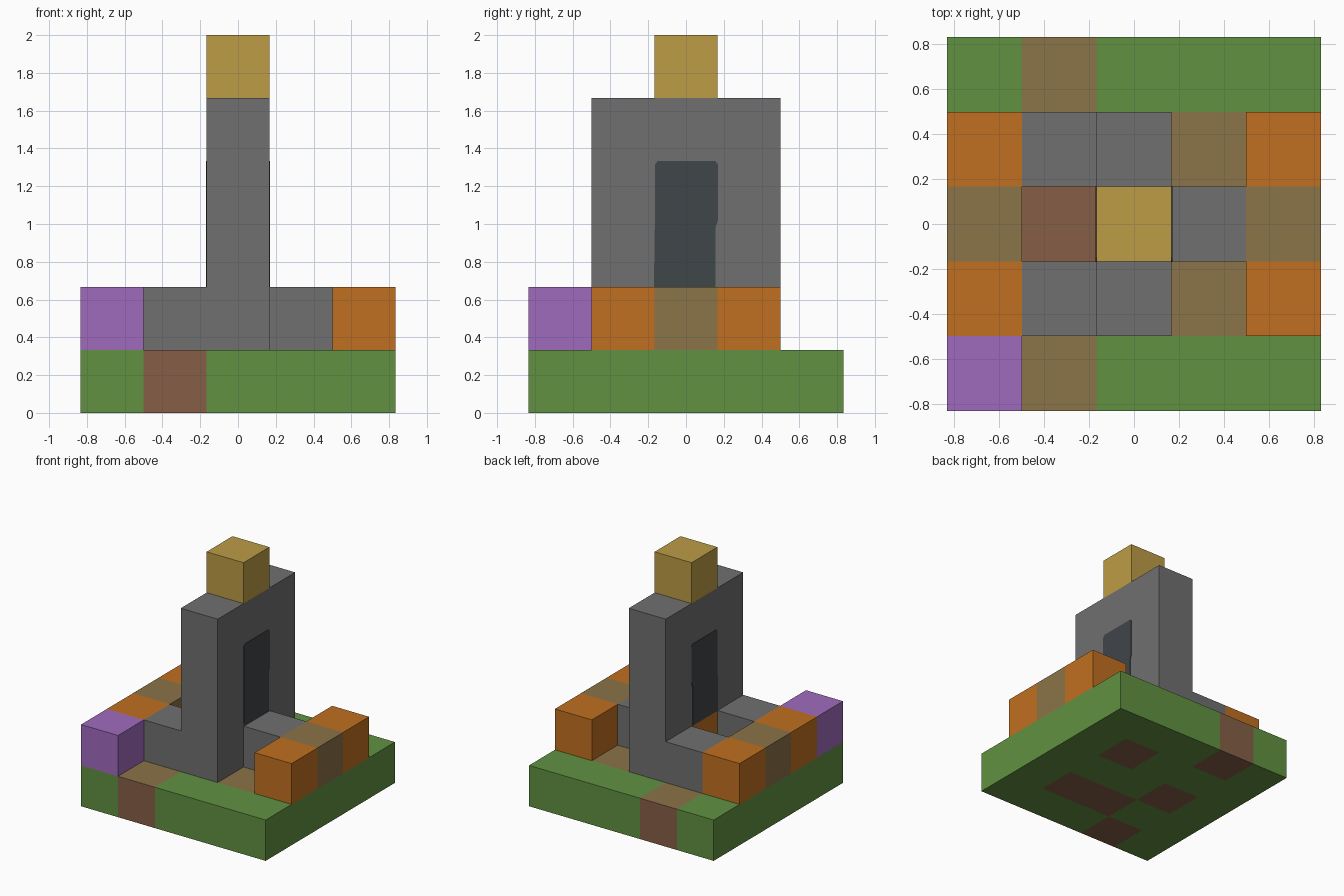
import bpy
import bmesh
from itertools import product
from mathutils import Vector

old = bpy.data.objects.get("Cube")
if old:
    bpy.data.objects.remove(old, do_unlink=True)

U = 1 / 3  # edge of one block


def material(name, hex_code):
    def linear(c):
        return c / 12.92 if c <= 0.04045 else ((c + 0.055) / 1.055) ** 2.4
    rgb = [linear(b / 255) for b in bytes.fromhex(hex_code)]
    mat = bpy.data.materials.new(name)
    mat.use_nodes = True
    mat.diffuse_color = (*rgb, 1)
    mat.node_tree.nodes["Principled BSDF"].inputs["Base Color"].default_value = (*rgb, 1)
    return mat


grass = material("grass green", "629142")
path = material("path tan", "8B7348")
dirt = material("dirt brown", "865F47")
stone = material("stone grey", "707070")
dark = material("dark slate", "40464A")
orange = material("orange", "C07020")
purple = material("purple", "A06BBE")
gold = material("gold", "BE9C46")

# Block layout: each part is a set of (x, y, layer) cells
ground = set(product(range(-2, 3), range(-2, 3), [0]))
path_ground = {(-1, -2, 0), (-1, 2, 0), (1, -1, 0), (1, 1, 0)}
dirt_ground = {(-1, 0, 0), (0, -1, 0)}
core = {(0, 0, 1)}
tower = set(product([0], [-1, 0, 1], range(1, 5))) - core
parts = {
    "grass_base": (ground - path_ground - dirt_ground, [grass]),
    "path_blocks": (path_ground, [path, dirt]),
    "dirt_blocks": (dirt_ground, [dirt]),
    "stone_tower": (tower, [stone]),
    "tower_steps": ({(-1, -1, 1), (-1, 1, 1), (1, 0, 1)}, [stone]),
    "glowing_core": (core, [orange]),
    "orange_walls": (set(product([-2, 2], [-1, 1], [1])), [orange]),
    "wall_centres": ({(-2, 0, 1), (2, 0, 1)}, [path]),
    "purple_corner": ({(-2, -2, 1)}, [purple]),
    "gold_cap": ({(0, 0, 5)}, [gold]),
}
occupied = set().union(*(cells for cells, _ in parts.values()))


def finish(name, bm, mats):
    mesh = bpy.data.meshes.new(name)
    bm.to_mesh(bm and mesh)
    bm.free()
    for mat in mats:
        mesh.materials.append(mat)
    obj = bpy.data.objects.new(name, mesh)
    bpy.context.collection.objects.link(obj)
    return obj


def blocks(name, cells, mats):
    """Build the exposed faces of a set of blocks."""
    bm = bmesh.new()
    for cell in sorted(cells):
        centre = (Vector(cell) + Vector((0, 0, 0.5))) * U
        for axis, sign in product(range(3), (-1, 1)):
            n = Vector([sign if k == axis else 0 for k in range(3)])
            if tuple(int(c + d) for c, d in zip(cell, n)) in occupied:
                continue
            a = Vector([1 if k == (axis + 1) % 3 else 0 for k in range(3)])
            b = n.cross(a)
            corners = [n - a - b, n + a - b, n + a + b, n - a + b]
            face = bm.faces.new([bm.verts.new(centre + c * U / 2) for c in corners])
            # Only upward faces keep the first colour
            if len(mats) > 1 and n.z < 0.5:
                face.material_index = 1
    bmesh.ops.remove_doubles(bm, verts=bm.verts, dist=0.0001)
    finish(name, bm, mats)


for part_name, (part_cells, part_mats) in parts.items():
    blocks(part_name, part_cells, part_mats)

# Dark panel on both broad sides of the tower
outline = [(-0.17, 0.667), (0.155, 0.667), (0.155, 0.98), (0.17, 1.02),
           (0.17, 1.315), (0.155, 1.333), (-0.15, 1.333), (-0.165, 1.315),
           (-0.165, 1.0)]
for side, label in ((1, "left"), (-1, "right")):
    bm = bmesh.new()
    face = bm.faces.new([bm.verts.new((side * U / 2, y, z)) for y, z in outline])
    extruded = bmesh.ops.extrude_face_region(bm, geom=[face])["geom"]
    verts = [v for v in extruded if isinstance(v, bmesh.types.BMVert)]
    bmesh.ops.translate(bm, verts=verts, vec=(side * 0.004, 0, 0))
    bmesh.ops.recalc_face_normals(bm, faces=bm.faces)
    finish(f"dark_panel_{label}", bm, [dark])
